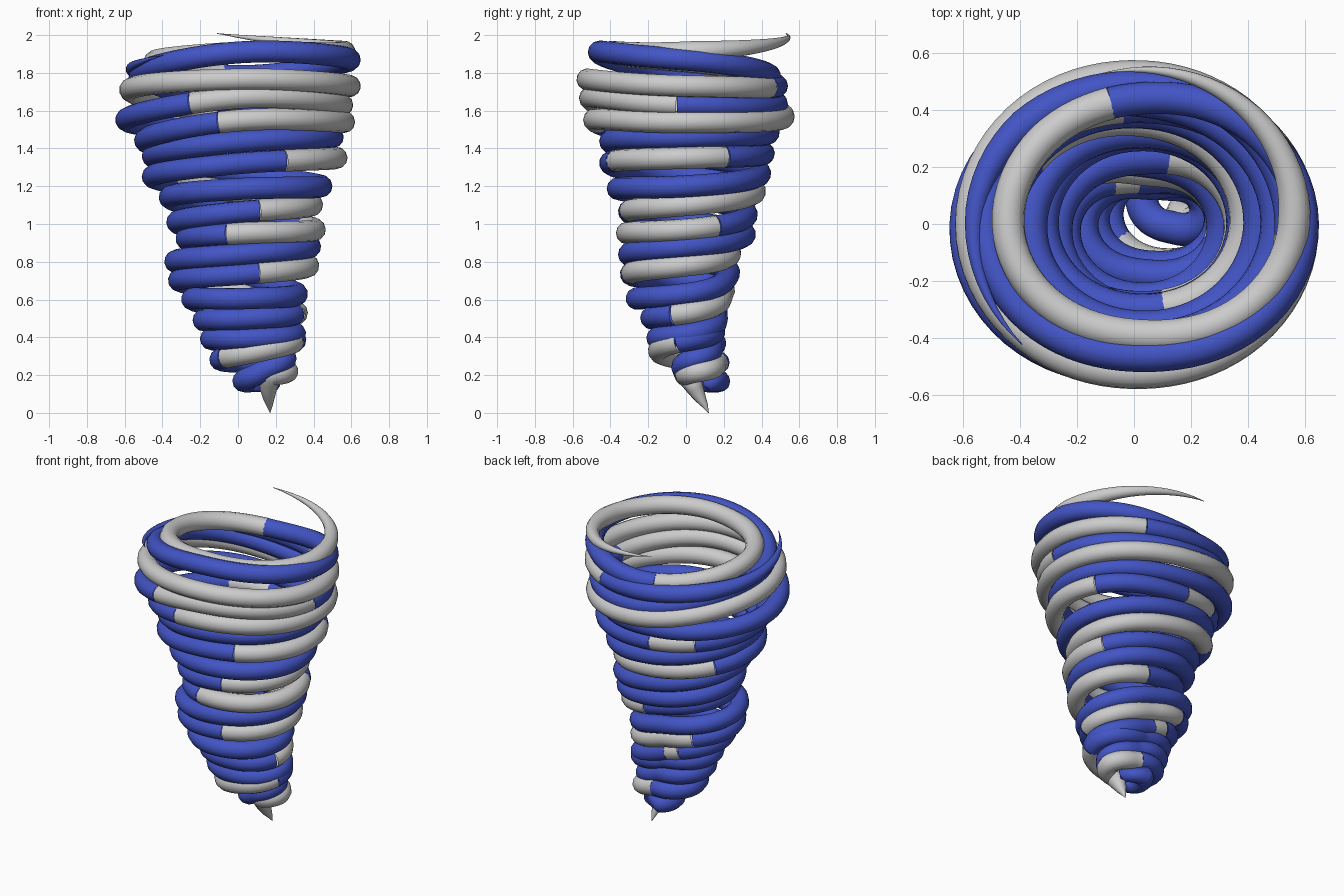
import bpy
import math
from mathutils import Vector

if "Cube" in bpy.data.objects:
    bpy.data.objects.remove(bpy.data.objects["Cube"])

TUBE = 0.058
STEP = 5

blue = bpy.data.materials.new("blue")
blue.diffuse_color = (0.055, 0.09, 0.56, 1)
blue.use_nodes = True
blue.node_tree.nodes["Principled BSDF"].inputs["Base Color"].default_value = blue.diffuse_color

# One row per turn: left z, left x, front y, right z, right x, back y (outer edges), optional tilt
STRAND_A = [
    (.19, .00, -.05, .22, .32, .22), (.28, -.15, -.20, .39, .36, .20),
    (.49, -.24, -.24, .53, .37, .25), (.70, -.37, -.35, .78, .43, .29),
    (.92, -.33, -.37, .97, .465, .38), (1.14, -.42, -.42, 1.20, .50, .45),
    (1.36, -.51, -.46, 1.46, .56, .49), (1.55, -.65, -.565, 1.63, .61, .54, .08),
    (1.79, -.58, -.52, 1.87, .65, .50, .08), (1.86, -.50, -.45, 1.91, .62, .60, .025),
    (2.12, -.60, -.50, 2.2, .60, .50)]
STRAND_B = [
    (.17, -.03, -.07, .29, .31, .20), (.39, -.20, -.21, .42, .36, .22),
    (.60, -.30, -.32, .63, .37, .28), (.80, -.39, -.36, .88, .44, .37),
    (1.01, -.38, -.36, 1.10, .45, .42), (1.25, -.51, -.46, 1.35, .58, .47),
    (1.44, -.55, -.545, 1.54, .62, .575, .06), (1.71, -.63, -.58, 1.73, .65, .54),
    (1.82, -.62, -.64, 2.0, .60, .50)]


def axis(z):
    k = max(0.0, 1 - z / 0.55)
    return 0.03 + 0.17 * k, 0.12 * k


def knots(rows):
    # quarter-turn knots of (radius, z), starting at the left side
    out = []
    for i, (zl, xl, yf, zr, xr, yb, *rest) in enumerate(rows):
        nxt = rows[min(i + 1, len(rows) - 1)][0]
        tilt = rest[0] if rest else max(-0.01, 0.05 * (zl - 0.8))
        zf, zb = (zl + zr) / 2 + tilt, (zr + nxt) / 2 - tilt
        for z, edge, ax, sign in ((zl, xl, 0, -1), (zf, yf, 1, -1),
                                  (zr, xr, 0, 1), (zb, yb, 1, 1)):
            out.append((max(0.04, sign * (edge - axis(z)[ax]) - TUBE), z))
    return out


def spline_value(a, b, c, d, t):
    return b + 0.5 * t * (c - a + t * (2 * a - 5 * b + 4 * c - d
                                       + t * (3 * (b - c) + d - a)))


def point(ks, deg):
    f = (deg - 180) / 90
    i = math.floor(f)
    q = [ks[min(max(j, 0), len(ks) - 1)] for j in range(i - 1, i + 3)]
    r, z = (spline_value(*[k[n] for k in q], f - i) for n in (0, 1))
    cx, cy = axis(z)
    a = math.radians(deg)
    return Vector((cx + r * math.cos(a), cy + r * math.sin(a), z))


def strand(rows, start, end, taper, lead):
    # list of (angle, position, radius factor)
    ks = knots(rows)
    pts = [(start - 1, Vector(p), s) for p, s in lead]
    for d in range(start, end + 1, STEP):
        s = min(1.0, max(0.02, (end - d) / taper)) ** 0.9
        pts.append((d, point(ks, d), s))
    return pts


def tubes(name, pts, grey):
    # split the strand into grey and blue runs, one curve object per colour
    runs = {True: [], False: []}
    last = None
    for (d, p, s), (d2, p2, s2) in zip(pts, pts[1:]):
        g = any(a <= d < b for a, b in grey)
        if g != last:
            runs[g].append([(p, s)])
            last = g
        runs[g][-1].append((p2, s2))
    for g, col in ((True, "grey"), (False, "blue")):
        cu = bpy.data.curves.new(f"{name}_{col}", 'CURVE')
        cu.dimensions = '3D'
        cu.bevel_depth = TUBE
        cu.bevel_resolution = 4
        for run in runs[g]:
            sp = cu.splines.new('POLY')
            sp.points.add(len(run) - 1)
            for cp, (p, s) in zip(sp.points, run):
                cp.co = (*p, 1)
                cp.radius = s
            sp.use_smooth = True
        if not g:
            cu.materials.append(blue)
        bpy.context.collection.objects.link(bpy.data.objects.new(f"{name}_{col}", cu))


def turn(i, a, b):
    return 360 * i + a, 360 * i + b


# Strand with the pointed foot and the thin top wisp
tip = [((.17, .12, 0), .02), ((.167, .10, .04), .3), ((.163, .075, .08), .55),
       ((.16, .05, .125), .78), ((.165, .03, .165), .95)]
tubes("outer_wind_strand", strand(STRAND_A, 290, 3705, 100, tip),
      [(0, 460), turn(1, 215, 340), turn(2, 345, 500), turn(3, 285, 430),
       turn(4, 255, 385), turn(7, 240, 355), (3345, 9999)])

# Second strand wound between the turns of the first
foot = [((.17, .10, .15), .3), ((.18, .115, .155), .8)]
tubes("second_wind_strand", strand(STRAND_B, 130, 3105, 85, foot),
      [turn(1, 460, 485), turn(4, 285, 510), turn(5, 300, 385),
       turn(5, 460, 495), turn(6, 255, 780)])
